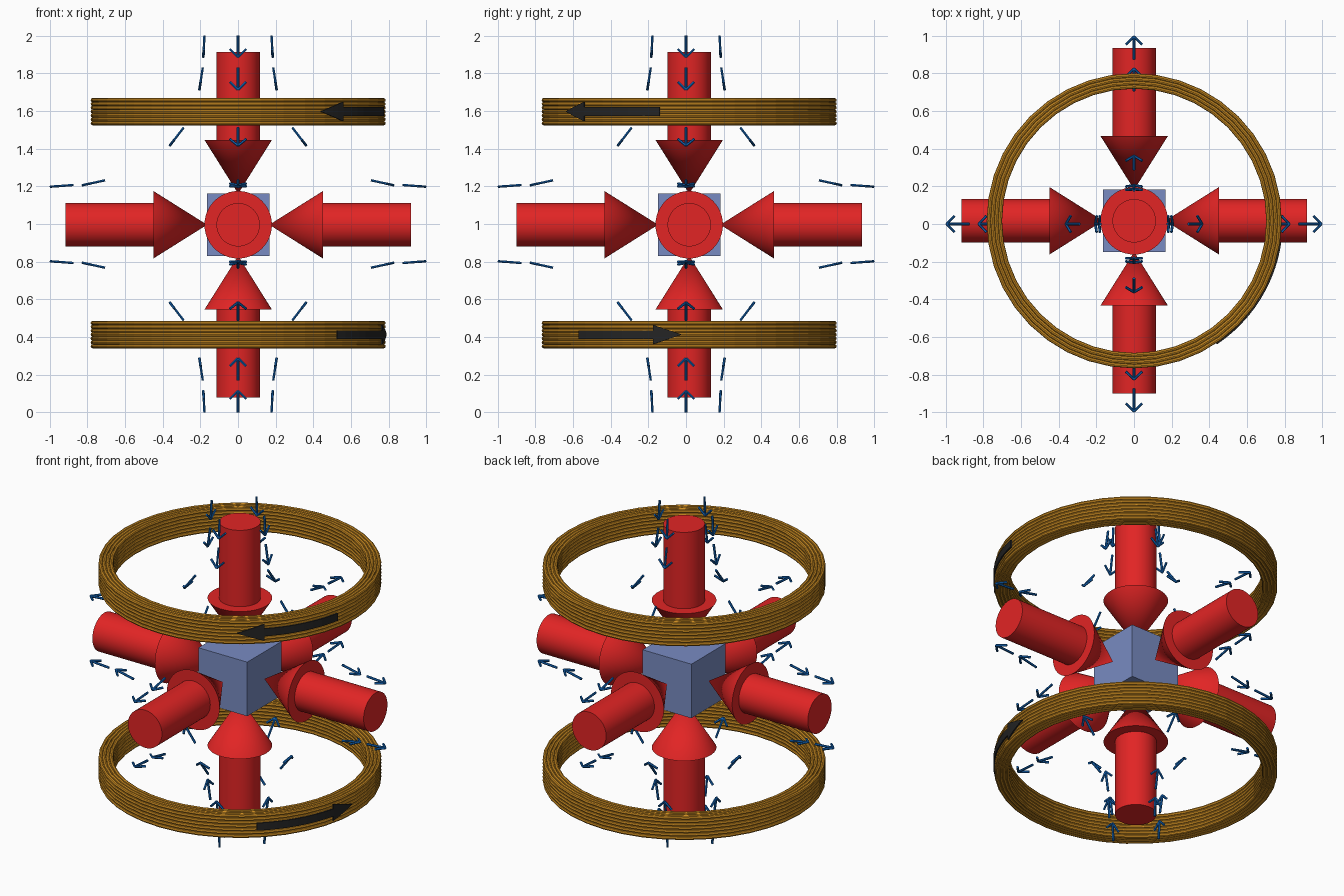
import bpy, bmesh, math
from mathutils import Vector, Matrix

if "Cube" in bpy.data.objects:
    bpy.data.objects.remove(bpy.data.objects["Cube"])

CENTRE = Vector((0.001, 0.017, 0.996))


def material(name, rgb):
    m = bpy.data.materials.new(name)
    m.diffuse_color = (*rgb, 1)
    m.use_nodes = True
    m.node_tree.nodes["Principled BSDF"].inputs["Base Color"].default_value = m.diffuse_color
    return m


RED = material("beam red", (0.76, 0.018, 0.018))
GOLD = material("coil gold", (0.62, 0.27, 0.016))
SLATE = material("cell blue", (0.19, 0.26, 0.54))
BLUE = material("field blue", (0.006, 0.13, 0.48))
BLACK = material("current black", (0.018, 0.018, 0.018))


def finish(bm, name, mat, smooth=False):
    bmesh.ops.recalc_face_normals(bm, faces=bm.faces)
    me = bpy.data.meshes.new(name)
    bm.to_mesh(me)
    bm.free()
    me.materials.append(mat)
    ob = bpy.data.objects.new(name, me)
    bpy.context.collection.objects.link(ob)
    if smooth:
        bpy.ops.object.select_all(action='DESELECT')
        ob.select_set(True)
        bpy.context.view_layer.objects.active = ob
        bpy.ops.object.shade_smooth_by_angle(angle=math.radians(30))
    return ob


def revolve(bm, profile, rot, centre, segs):
    """Solid of revolution about local z from (radius, height) points."""
    rings = []
    for r, h in profile:
        n = 1 if r == 0 else segs
        rings.append([bm.verts.new(centre + rot @ Vector((
            r * math.cos(2 * math.pi * i / segs), r * math.sin(2 * math.pi * i / segs), h)))
            for i in range(n)])
    for a, b in zip(rings, rings[1:]):
        for i in range(segs):
            j = (i + 1) % segs
            quad = [a[i % len(a)], a[j % len(a)], b[j % len(b)], b[i % len(b)]]
            bm.faces.new(list(dict.fromkeys(quad)))


def rod(bm, a, b, r=0.007):
    d = b - a
    rot = d.to_track_quat('Z', 'Y').to_matrix()
    revolve(bm, [(0, 0), (r, 0), (r, d.length), (0, d.length)], rot, a, 6)


# central cell
bm = bmesh.new()
bmesh.ops.create_cube(bm, size=0.33, matrix=Matrix.Translation(CENTRE))
finish(bm, "vapour_cell", SLATE)

# six beam arrows pointing inward
BEAM = [(0, 0.165), (0.179, 0.45), (0.115, 0.45), (0.115, 0.916), (0, 0.916)]
for label, d in {"right": (1, 0, 0), "left": (-1, 0, 0), "back": (0, 1, 0),
                 "front": (0, -1, 0), "top": (0, 0, 1), "bottom": (0, 0, -1)}.items():
    bm = bmesh.new()
    revolve(bm, BEAM, Vector(d).to_track_quat('Z', 'Y').to_matrix(), CENTRE, 48)
    finish(bm, label + "_beam_arrow", RED, smooth=True)


# wound coils: stacked wire turns, 4 across and 7 high
def coil(name, z):
    bm = bmesh.new()
    origin = Vector((CENTRE.x, CENTRE.y, z))
    for i in range(4):
        for k in range(7):
            r0, h0 = 0.772 - 0.02 * i, (k - 3) * 0.0205
            loop = [(r0 + 0.011 * math.cos(t * math.pi / 4), h0 + 0.011 * math.sin(t * math.pi / 4))
                    for t in range(9)]
            revolve(bm, loop, Matrix.Identity(3), origin, 40)
    bmesh.ops.remove_doubles(bm, verts=bm.verts, dist=0.0001)
    finish(bm, name, GOLD)


# curved current arrow lying on the outside of a coil
def current_arrow(name, z, tail, tip):
    neck = tip - math.copysign(11.2, tip - tail)
    stations = [(tail + (neck - tail) * i / 8, 0.023) for i in range(9)]
    stations += [(neck + (tip - neck) * i / 4, 0.051 * (1 - i / 4) + 0.0005) for i in range(5)]
    bm = bmesh.new()
    rows = []
    for ang, half in stations:
        c, s = math.cos(math.radians(ang)), math.sin(math.radians(ang))
        rows.append([bm.verts.new((CENTRE.x + r * c, CENTRE.y + r * s, z + h))
                     for r, h in ((0.781, -half), (0.789, -half), (0.789, half), (0.781, half))])
    for a, b in zip(rows, rows[1:]):
        for i in range(4):
            j = (i + 1) % 4
            bm.faces.new((a[i], a[j], b[j], b[i]))
    bm.faces.new(rows[0])
    bm.faces.new(rows[-1])
    finish(bm, name, BLACK)


coil("upper_coil", 1.596)
coil("lower_coil", 0.413)
current_arrow("upper_current_arrow", 1.597, -11.5, -56.2)
current_arrow("lower_current_arrow", 0.413, -48.2, -2.9)

# magnetic field arrows: (tail radius, tail z, tip radius, tip z) above the middle
FIELD = [(0.178, 1.0, 0.184, 0.885), (0.187, 0.83, 0.205, 0.712),
         (0.288, 0.512, 0.362, 0.416), (0.705, 0.232, 0.825, 0.206),
         (0.872, 0.207, 0.995, 0.198)]
for label, ang in {"right": 0, "back": 90, "left": 180, "front": 270}.items():
    a = math.radians(ang)
    out = Vector((round(math.cos(a)), round(math.sin(a)), 0))
    side = Vector((-out.y, out.x, 0))
    bm = bmesh.new()
    for sgn in (1, -1):
        for r0, z0, r1, z1 in FIELD:
            tail = out * r0 + Vector((0, 0, 1 + sgn * z0))
            tip = out * r1 + Vector((0, 0, 1 + sgn * z1))
            back = (tail - tip).normalized() * 0.043
            rod(bm, tail, tip)
            for s in (-1, 1):
                rod(bm, tip, tip + back + side * s * 0.043)
    finish(bm, label + "_field_arrows", BLUE)
